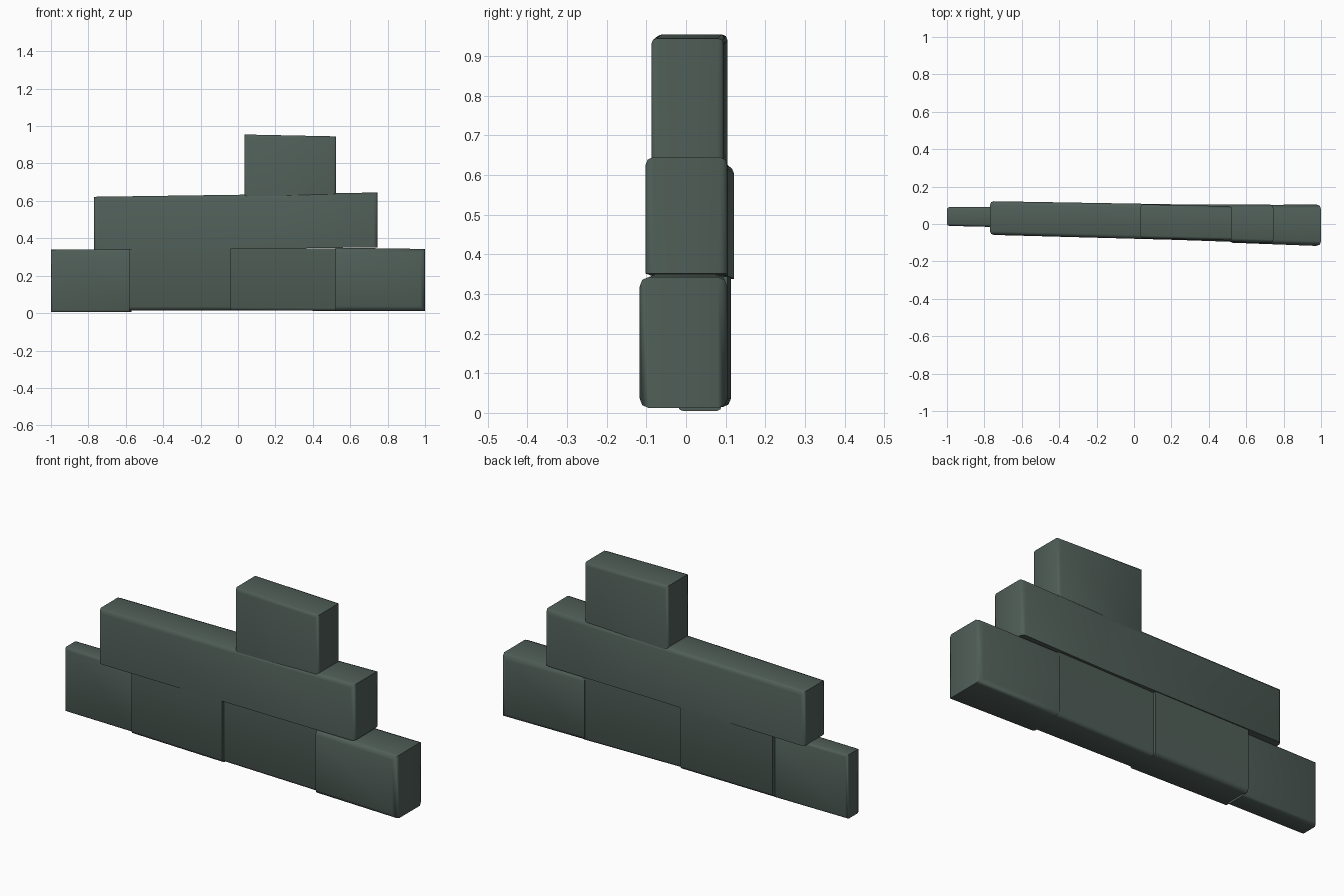
import bpy
import bmesh

if "Cube" in bpy.data.objects:
    bpy.data.objects.remove(bpy.data.objects["Cube"])

stone = bpy.data.materials.new("dark_green_stone")
stone.diffuse_color = (0.08, 0.112, 0.097, 1)
stone.use_nodes = True
stone.node_tree.nodes["Principled BSDF"].inputs["Base Color"].default_value = stone.diffuse_color


def block(name, left, right, free, rim=0.018):
    """Tapered stone; each end is (x, front_y, back_y, bottom_z, top_z).
    free lists the exposed sides whose front and back rims are chamfered."""
    bm = bmesh.new()
    rings = []
    for x, f, b, z0, z1 in (left, right):
        rings.append([bm.verts.new((x, y, z))
                      for y, z in ((f, z0), (b, z0), (b, z1), (f, z1))])
    a, c = rings
    bm.faces.new(a)
    bm.faces.new(c[::-1])
    for i in range(4):
        j = (i + 1) % 4
        bm.faces.new((a[i], c[i], c[j], a[j]))
    bmesh.ops.recalc_face_normals(bm, faces=bm.faces)

    # Rim edges: front and back outlines along exposed sides
    pairs = {"L": [(a[0], a[3]), (a[1], a[2])],
             "R": [(c[0], c[3]), (c[1], c[2])],
             "B": [(a[0], c[0]), (a[1], c[1])],
             "T": [(a[2], c[2]), (a[3], c[3])]}
    edges = [bm.edges.get(p) for side in free for p in pairs[side]]
    bmesh.ops.bevel(bm, geom=edges, offset=rim, segments=2, profile=0.5,
                    affect='EDGES', clamp_overlap=True)
    mesh = bpy.data.meshes.new(name)
    bm.to_mesh(mesh)
    bm.free()
    mesh.materials.append(stone)
    obj = bpy.data.objects.new(name, mesh)
    bpy.context.collection.objects.link(obj)
    bpy.ops.object.select_all(action='DESELECT')
    obj.select_set(True)
    bpy.context.view_layer.objects.active = obj
    bpy.ops.object.shade_smooth_by_angle(angle=0.9)


# Bottom course, left to right
block("base_left_end", (-1.0, -0.01, 0.09, 0.005, 0.34),
      (-0.57, -0.02, 0.09, 0.005, 0.34), "LBT", 0.012)
block("base_left_middle", (-0.58, -0.055, 0.113, 0.015, 0.345),
      (-0.04, -0.075, 0.105, 0.015, 0.345), "B", 0.02)
block("base_right_middle", (-0.04, -0.06, 0.09, 0.015, 0.345),
      (0.53, -0.075, 0.095, 0.012, 0.345), "B", 0.015)
block("base_right_end", (0.52, -0.1, 0.1, 0.012, 0.35),
      (1.0, -0.118, 0.105, 0.012, 0.343), "RBT", 0.025)

# Middle course
block("middle_left", (-0.77, -0.058, 0.122, 0.338, 0.622),
      (0.23, -0.085, 0.105, 0.345, 0.636), "LT", 0.02)
block("middle_right", (0.23, -0.085, 0.105, 0.345, 0.636),
      (0.745, -0.103, 0.105, 0.352, 0.645), "RT", 0.02)

# Single stone on top
block("top_stone", (0.035, -0.076, 0.105, 0.6, 0.955),
      (0.525, -0.088, 0.095, 0.6, 0.945), "LRT", 0.015)
